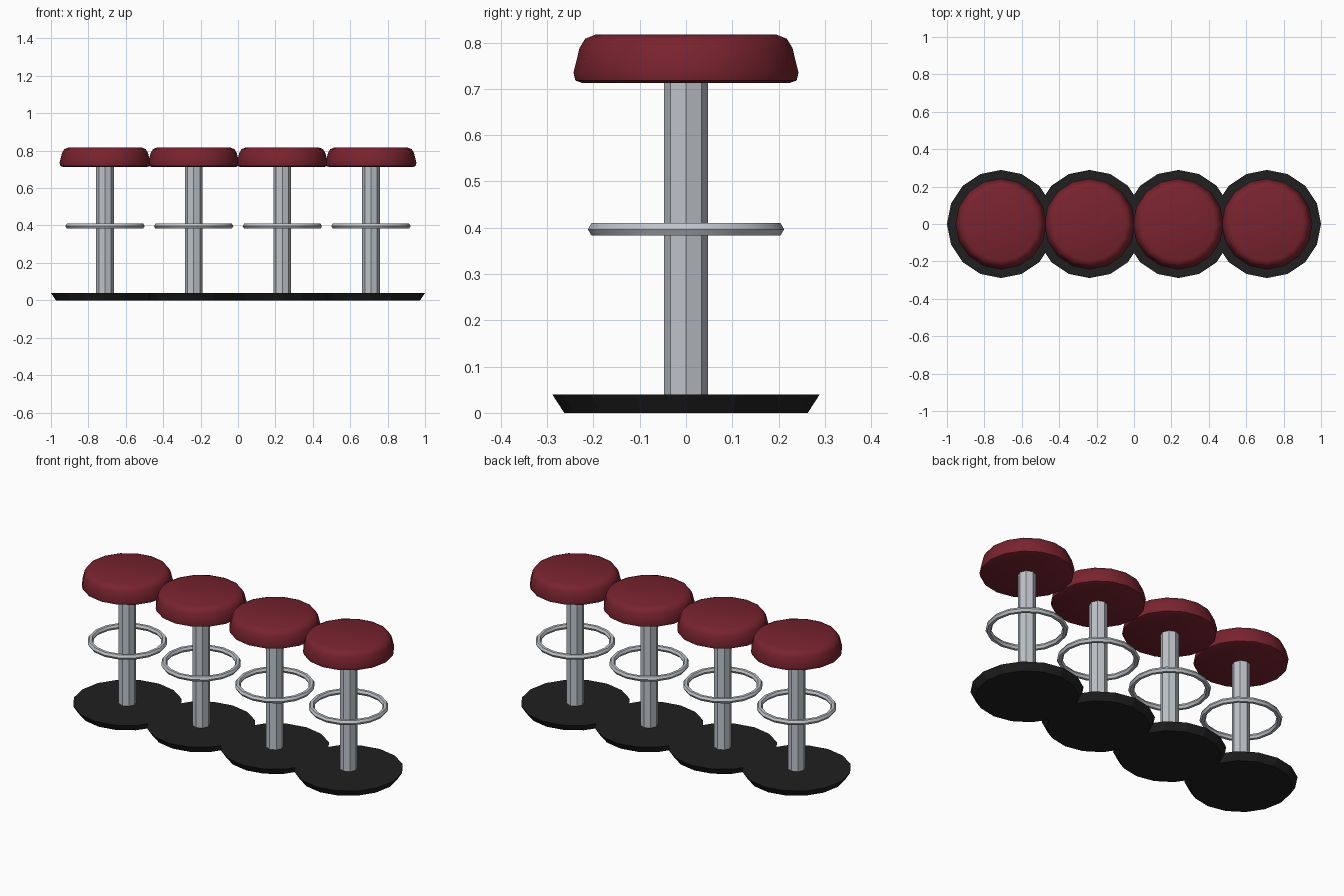
import bpy, bmesh, math

if "Cube" in bpy.data.objects:
    bpy.data.objects.remove(bpy.data.objects["Cube"])


def material(name, rgb):
    m = bpy.data.materials.new(name)
    m.diffuse_color = (*rgb, 1)
    m.use_nodes = True
    m.node_tree.nodes["Principled BSDF"].inputs["Base Color"].default_value = m.diffuse_color
    return m


RED = material("red vinyl", (0.19, 0.017, 0.028))
CHROME = material("chrome", (0.52, 0.55, 0.59))
BLACK = material("black base", (0.014, 0.014, 0.014))


def lathe(name, profile, sides, x, mat, closed=False, smooth=None):
    """Revolve (radius, z) points; either cap both ends or close into a ring."""
    bm = bmesh.new()
    rings = [[bm.verts.new((r * math.cos(2 * math.pi * i / sides),
                            r * math.sin(2 * math.pi * i / sides), z))
              for i in range(sides)] for r, z in profile]
    pairs = list(zip(rings, rings[1:]))
    if closed:
        pairs.append((rings[-1], rings[0]))
    else:
        bm.faces.new(rings[0][::-1])
        bm.faces.new(rings[-1])
    for a, b in pairs:
        for i in range(sides):
            j = (i + 1) % sides
            bm.faces.new((a[i], a[j], b[j], b[i]))
    bmesh.ops.recalc_face_normals(bm, faces=bm.faces)
    mesh = bpy.data.meshes.new(name)
    bm.to_mesh(mesh)
    bm.free()
    mesh.materials.append(mat)
    ob = bpy.data.objects.new(name, mesh)
    ob.location.x = x
    bpy.context.collection.objects.link(ob)
    if smooth:
        bpy.ops.object.select_all(action='DESELECT')
        ob.select_set(True)
        bpy.context.view_layer.objects.active = ob
        bpy.ops.object.shade_smooth_by_angle(angle=math.radians(smooth))
    return ob


SEAT = [(0.225, 0.713), (0.239, 0.718), (0.243, 0.735), (0.230, 0.788),
        (0.218, 0.808), (0.196, 0.817)]
# Hexagonal tube section of the footrest
TUBE = [(0.1965 + 0.0155 * math.cos(math.pi * k / 3),
         0.3965 + 0.0155 * math.sin(math.pi * k / 3)) for k in range(6)]

for n in range(4):
    x = (n - 1.5) * 0.474
    lathe(f"base_{n + 1}", [(0.263, 0), (0.289, 0.04)], 16, x, BLACK)
    lathe(f"post_{n + 1}", [(0.047, 0.04), (0.047, 0.714)], 8, x, CHROME)
    lathe(f"footrest_ring_{n + 1}", TUBE, 16, x, CHROME, closed=True, smooth=40)
    lathe(f"seat_{n + 1}", SEAT, 16, x, RED, smooth=50)
